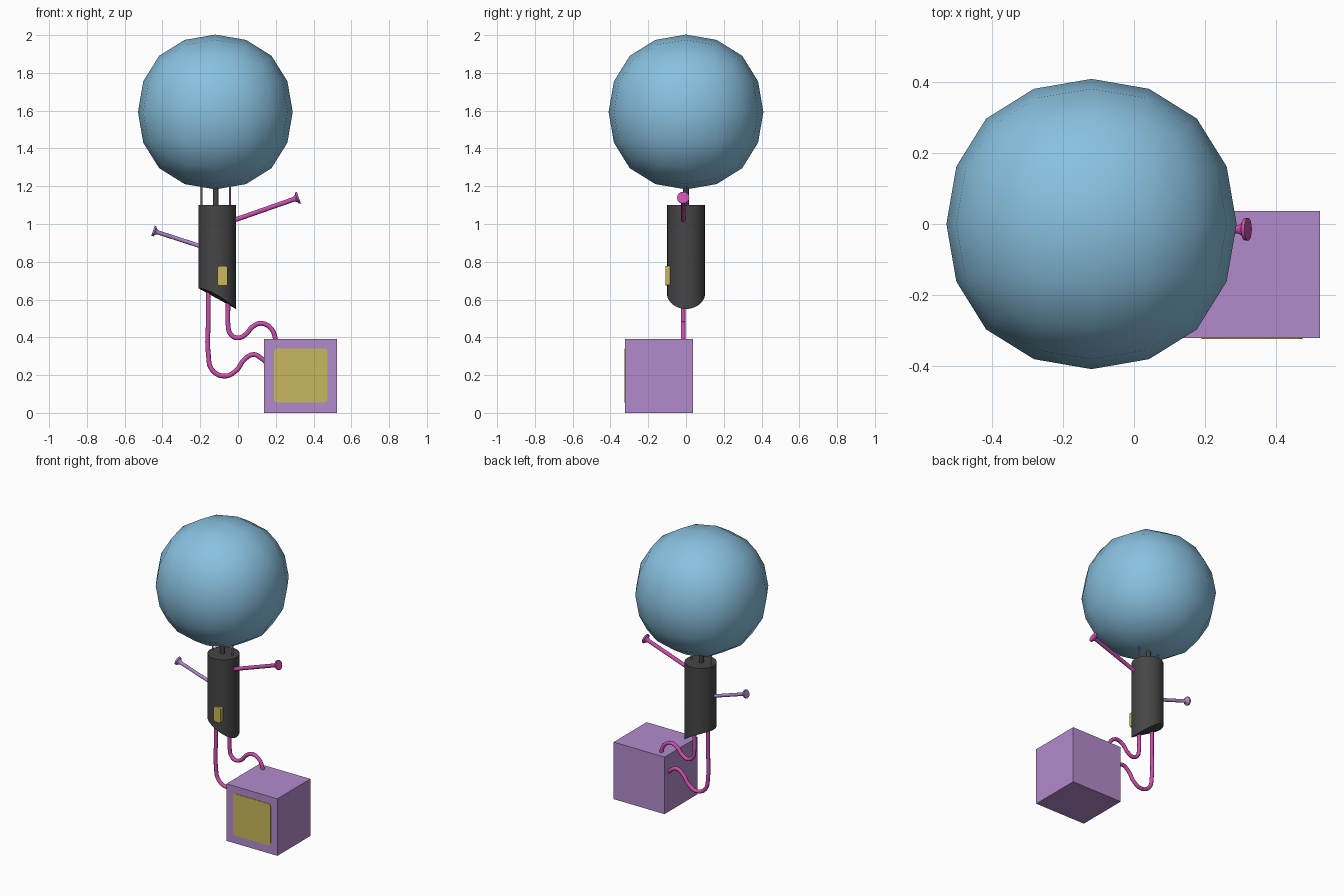
import bpy, bmesh, math
from mathutils import Vector

if "Cube" in bpy.data.objects:
    bpy.data.objects.remove(bpy.data.objects["Cube"])


def material(name, rgb):
    m = bpy.data.materials.new(name)
    m.diffuse_color = (*rgb, 1)
    m.use_nodes = True
    m.node_tree.nodes["Principled BSDF"].inputs["Base Color"].default_value = m.diffuse_color
    return m


BLUE = material("sky blue", (0.25, 0.53, 0.74))
DARK = material("charcoal", (0.06, 0.06, 0.06))
PURPLE = material("light purple", (0.45, 0.26, 0.60))
MAGENTA = material("magenta", (0.62, 0.08, 0.43))
YELLOW = material("mustard", (0.58, 0.48, 0.11))


def finish(name, bm, mat, smooth=True):
    bmesh.ops.recalc_face_normals(bm, faces=bm.faces)
    me = bpy.data.meshes.new(name)
    bm.to_mesh(me)
    bm.free()
    ob = bpy.data.objects.new(name, me)
    bpy.context.collection.objects.link(ob)
    me.materials.append(mat)
    if smooth:
        bpy.ops.object.select_all(action='DESELECT')
        ob.select_set(True)
        bpy.context.view_layer.objects.active = ob
        bpy.ops.object.shade_smooth_by_angle(angle=math.radians(35))
    return ob


def lathe(name, start, direction, profile, mat, sides=16, warp=None):
    """Turned solid: profile is a list of (distance, radius) along direction."""
    rot = Vector(direction).to_track_quat('Z', 'Y')
    bm = bmesh.new()
    rings = []
    for d, r in profile:
        rings.append([bm.verts.new(Vector(start) + rot @ Vector(
            (r * math.cos(t), r * math.sin(t), d)))
            for t in (2 * math.pi * i / sides for i in range(sides))])
    for a, b in zip(rings, rings[1:]):
        for i in range(sides):
            j = (i + 1) % sides
            bm.faces.new((a[i], a[j], b[j], b[i]))
    bm.faces.new(rings[0][::-1])
    bm.faces.new(rings[-1])
    if warp:
        for v in rings[0]:
            v.co.z = warp(v.co)
    return finish(name, bm, mat)


def box(name, lo, hi, mat, round_y=0.0):
    """Box from corner to corner; round_y rounds the edges running along y."""
    bm = bmesh.new()
    bmesh.ops.create_cube(bm, size=1)
    for v in bm.verts:
        v.co = [lo[k] + (v.co[k] + 0.5) * (hi[k] - lo[k]) for k in range(3)]
    if round_y:
        edges = [e for e in bm.edges
                 if abs(e.verts[0].co.y - e.verts[1].co.y) > 1e-5]
        bmesh.ops.bevel(bm, geom=edges, offset=round_y, segments=3,
                        profile=0.5, affect='EDGES')
    return finish(name, bm, mat, smooth=False)


def tube(name, points, y, radius, mat):
    cu = bpy.data.curves.new(name, 'CURVE')
    cu.dimensions = '3D'
    cu.bevel_depth = radius
    cu.bevel_resolution = 3
    cu.resolution_u = 6
    sp = cu.splines.new('BEZIER')
    sp.bezier_points.add(len(points) - 1)
    for bp, (x, z) in zip(sp.bezier_points, points):
        bp.co = (x, y, z)
        bp.handle_left_type = bp.handle_right_type = 'AUTO'
    cu.materials.append(mat)
    ob = bpy.data.objects.new(name, cu)
    bpy.context.collection.objects.link(ob)
    bpy.ops.object.select_all(action='DESELECT')
    ob.select_set(True)
    bpy.context.view_layer.objects.active = ob
    bpy.ops.object.convert(target='MESH')
    bpy.ops.object.shade_smooth()


# Round head: a subdivided cube
head = box("head", (-0.608, -0.488, 1.105), (0.368, 0.488, 2.081), BLUE)
sub = head.modifiers.new("round", 'SUBSURF')
sub.levels = sub.render_levels = 2
for p in head.data.polygons:
    p.use_smooth = True


# Body with a curved slanting cut at the bottom
def bottom_cut(co):
    t = min(1.0, max(0.0, (co.x + 0.21) / 0.2))
    return 0.66 - 0.11 * t ** 1.6


lathe("body", (-0.11, 0, 0.6), (0, 0, 1), [(0, 0.1), (0.5, 0.1)], DARK, 32,
      bottom_cut)

# Neck and the two thin wires beside it
lathe("neck", (-0.117, 0, 1.08), (0, 0, 1), [(0, 0.015), (0.16, 0.015)], DARK)
for side, x in (("left", -0.193), ("right", -0.042)):
    lathe(side + "_neck_wire", (x, 0, 1.08), (0, 0, 1),
          [(0, 0.005), (0.16, 0.005)], PURPLE, 8)


# Arms with flared disc hands
def arm(name, a, b, mat, r):
    a, b = Vector(a), Vector(b)
    n = (b - a).length
    lathe(name, a, b - a, [(0, r), (n - 0.028, r), (n - 0.016, r * 1.6),
                           (n - 0.01, r * 2.5), (n, r * 2.6)], mat)


arm("right_arm", (-0.05, -0.015, 1.01), (0.322, -0.015, 1.14), MAGENTA, 0.0125)
arm("left_arm", (-0.17, -0.015, 0.873), (-0.45, -0.015, 0.964), PURPLE, 0.011)

# Bent hose legs running into the box
tube("left_leg", [(-0.157, 0.69), (-0.157, 0.5), (-0.157, 0.31), (-0.137, 0.228),
                  (-0.07, 0.195), (-0.01, 0.224), (0.03, 0.278), (0.08, 0.309),
                  (0.125, 0.288), (0.16, 0.255)], -0.015, 0.0125, MAGENTA)
tube("right_leg", [(-0.053, 0.66), (-0.053, 0.56), (-0.053, 0.47),
                   (-0.04, 0.418), (-0.002, 0.397), (0.042, 0.417),
                   (0.075, 0.454), (0.12, 0.474), (0.17, 0.452),
                   (0.196, 0.40), (0.198, 0.37)], -0.015, 0.0125, MAGENTA)

# Box and its front panel
box("box", (0.138, -0.322, 0.0), (0.525, 0.036, 0.392), PURPLE)
box("front_panel", (0.19, -0.325, 0.055), (0.475, -0.318, 0.342), YELLOW, 0.02)

# Small badge on the body
box("badge", (-0.109, -0.109, 0.674), (-0.055, -0.078, 0.777), YELLOW, 0.012)
